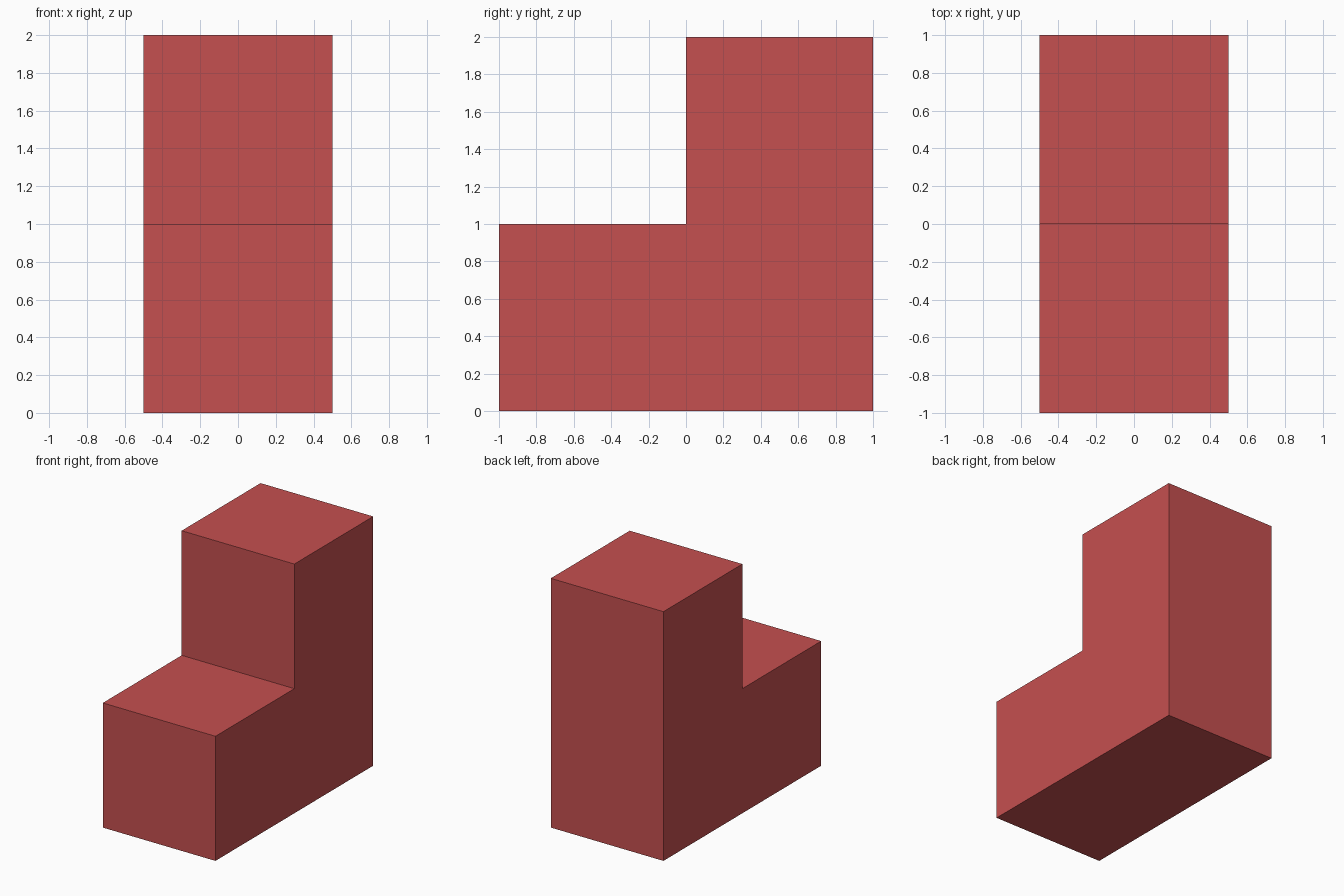
import bpy
import bmesh

if "Cube" in bpy.data.objects:
    bpy.data.objects.remove(bpy.data.objects["Cube"])

# Red material
red = bpy.data.materials.new("red")
red.diffuse_color = (0.56, 0.08, 0.08, 1.0)
red.use_nodes = True
red.node_tree.nodes["Principled BSDF"].inputs["Base Color"].default_value = red.diffuse_color

# L-shaped step block: side profile (y, z) extruded along x
profile = [(-1, 0), (1, 0), (1, 2), (0, 2), (0, 1), (-1, 1)]
width = 1.0

bm = bmesh.new()
side = bm.faces.new([bm.verts.new((-width / 2, y, z)) for y, z in profile])
result = bmesh.ops.extrude_face_region(bm, geom=[side], use_keep_orig=True)
moved = [g for g in result["geom"] if isinstance(g, bmesh.types.BMVert)]
bmesh.ops.translate(bm, verts=moved, vec=(width, 0, 0))
bmesh.ops.recalc_face_normals(bm, faces=bm.faces[:])

mesh = bpy.data.meshes.new("step_block")
bm.to_mesh(mesh)
bm.free()
mesh.materials.append(red)
block = bpy.data.objects.new("step_block", mesh)
bpy.context.collection.objects.link(block)
